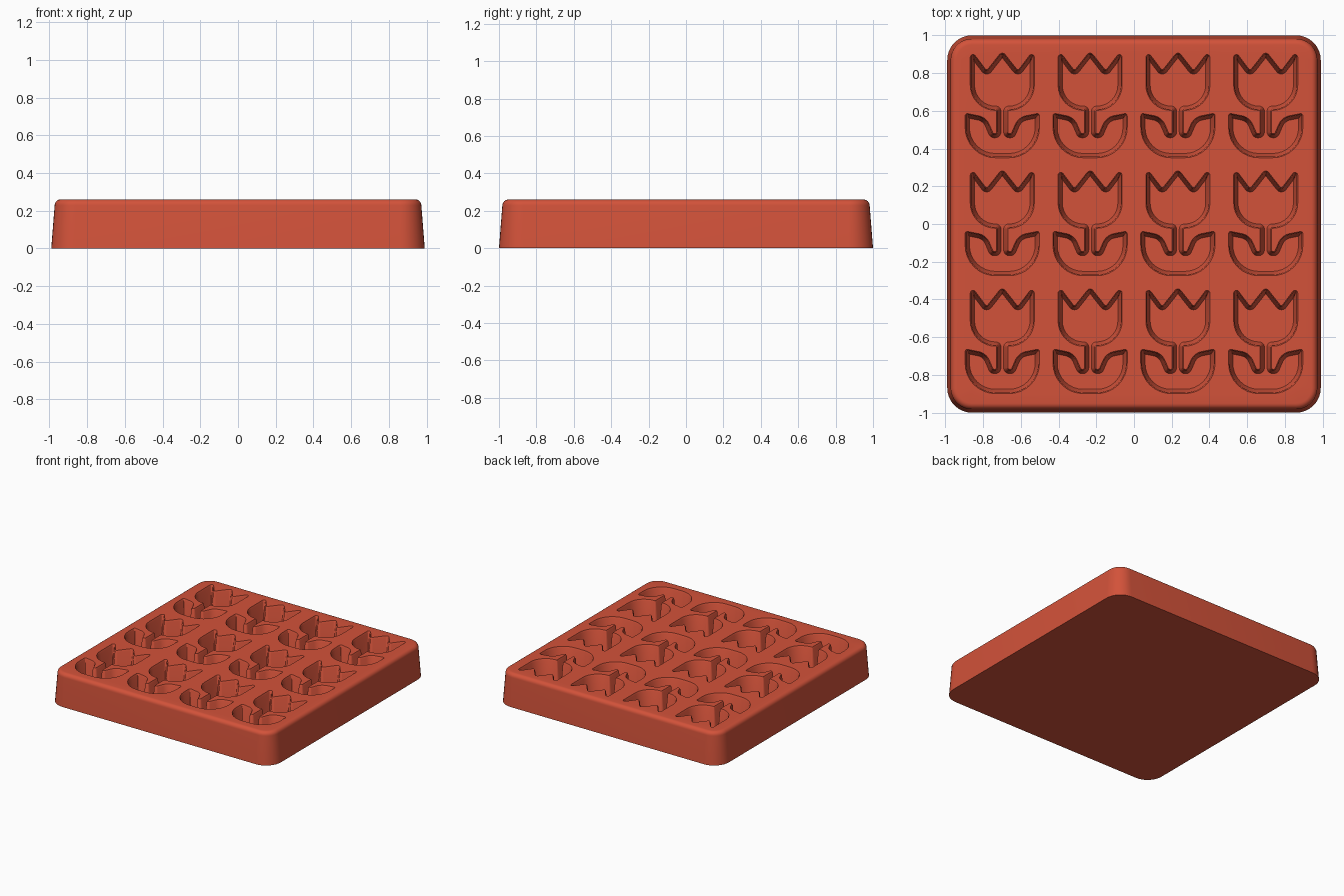
import bpy, bmesh, math
from mathutils import Vector

cube = bpy.data.objects.get("Cube")
if cube:
    bpy.data.objects.remove(cube, do_unlink=True)

HEIGHT = 0.26
FLOOR = 0.08


def outline(corners, inset, steps=8):
    """Counter-clockwise polygon with rounded corners, offset inward by inset."""
    pts = [Vector(c[:2]) for c in corners]
    n = len(pts)
    dirs = [(pts[(i + 1) % n] - pts[i]).normalized() for i in range(n)]
    result = []
    for i, p in enumerate(pts):
        d1, d2 = dirs[i - 1], dirs[i]
        n1, n2 = Vector((-d1.y, d1.x)), Vector((-d2.y, d2.x))
        corner = p + (n1 + n2) * inset / (1 + n1.dot(n2))
        convex = d1.cross(d2) > 0
        radius = max(corners[i][2] + (-inset if convex else inset), 0.002)
        half = math.acos(max(-1, min(1, d1.dot(d2)))) / 2
        reach = radius * math.tan(half)
        a, b, w = corner - d1 * reach, corner + d2 * reach, math.cos(half)
        for k in range(steps + 1):          # exact circular arc
            t = k / steps
            wa, wc, wb = (1 - t) ** 2, 2 * w * t * (1 - t), t * t
            result.append((a * wa + corner * wc + b * wb) / (wa + wc + wb))
    return result


def skin(bm, corners, profile, centre=(0, 0)):
    """Stack outlines along (inset, z) steps; return the first and last rings."""
    rings = []
    for inset, z in profile:
        rings.append([bm.verts.new((p.x + centre[0], p.y + centre[1], z))
                      for p in outline(corners, inset)])
    for low, high in zip(rings, rings[1:]):
        for i in range(len(low)):
            j = (i + 1) % len(low)
            bm.faces.new((low[i], low[j], high[j], high[i]))
    return rings[0], rings[-1]


def ring_edges(bm, ring):
    return [bm.edges.get((ring[i - 1], ring[i])) for i in range(len(ring))]


# Right half of the tulip: x, y, corner radius
half_tulip = [
    (0.197, -0.277, 0.16),    # leaf base
    (0.197, -0.04, 0.012),    # leaf tip
    (0.085, -0.062, 0.08),    # leaf shoulder
    (0.048, -0.148, 0.008),   # notch beside the stem
    (0.03, -0.148, 0.008),
    (0.03, -0.026, 0.004),    # stem meets flower
    (0.17, -0.026, 0.134),    # flower cup
    (0.17, 0.30, 0.015),      # outer petal tip
    (0.083, 0.185, 0.008),    # valley between petals
]
tulip = half_tulip + [(0, 0.29, 0.02)] + [(-x, y, r) for x, y, r in reversed(half_tulip)]

# Tray body with drafted sides and a rounded upper edge
W, D, R = 0.99, 1.0, 0.13
block = [(-W, -D, R), (W, -D, R), (W, D, R), (-W, D, R)]
ROUND = 0.032
tray_profile = [(0, 0)]
for k in range(7):
    a = math.pi / 2 * k / 6
    tray_profile.append((0.018 + ROUND * (1 - math.cos(a)),
                         HEIGHT - ROUND + ROUND * math.sin(a)))

bm = bmesh.new()
bottom, top = skin(bm, block, tray_profile)
bm.faces.new(bottom)
rim = ring_edges(bm, top)

# Tulip cavities in a grid, each with a soft lip and drafted walls
cavity_profile = [(0, HEIGHT), (0.002, HEIGHT - 0.006), (0.006, HEIGHT - 0.012),
                  (0.019, FLOOR + 0.008), (0.023, FLOOR)]
for col in range(4):
    for row in range(3):
        centre = ((col - 1.5) * 0.4655, (row - 1) * 0.625 + 0.003)
        lip, floor = skin(bm, tulip, cavity_profile, centre)
        bm.faces.new(floor)
        rim += ring_edges(bm, lip)

# Flat top surface around the cavities
bmesh.ops.triangle_fill(bm, edges=rim, use_beauty=True, normal=(0, 0, 1))
bmesh.ops.recalc_face_normals(bm, faces=bm.faces)

mesh = bpy.data.meshes.new("tulip_mold_tray")
bm.to_mesh(mesh)
bm.free()
tray = bpy.data.objects.new("tulip_mold_tray", mesh)
bpy.context.collection.objects.link(tray)

# Material
red = bpy.data.materials.new("terracotta_red")
red.use_nodes = True
colour = (0.65, 0.085, 0.042, 1)
red.diffuse_color = colour
red.node_tree.nodes["Principled BSDF"].inputs["Base Color"].default_value = colour
mesh.materials.append(red)

# Smooth shading with crisp edges
bpy.ops.object.select_all(action='DESELECT')
tray.select_set(True)
bpy.context.view_layer.objects.active = tray
bpy.ops.object.shade_smooth_by_angle(angle=math.radians(35))
